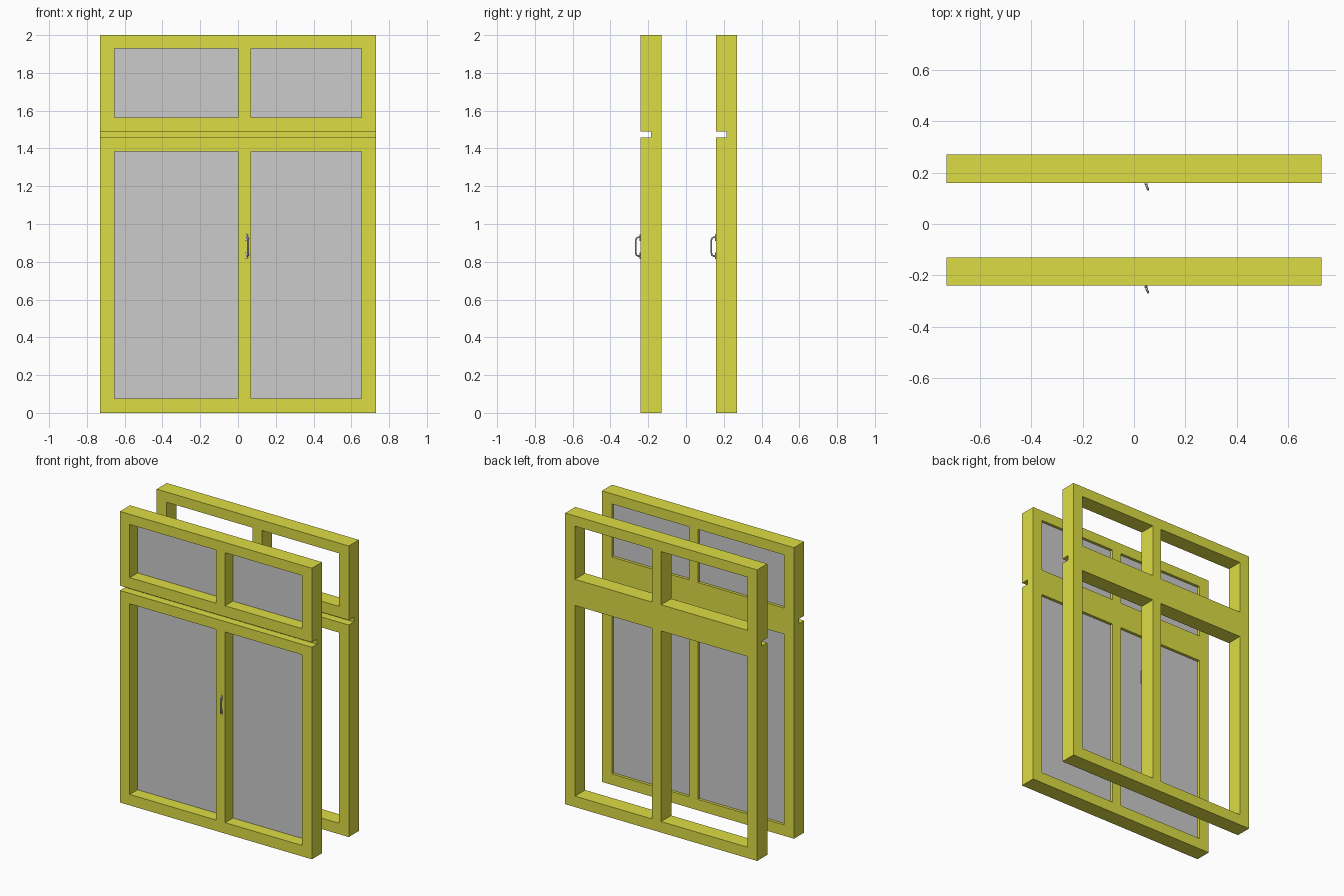
import bpy, bmesh

if "Cube" in bpy.data.objects:
    bpy.data.objects.remove(bpy.data.objects["Cube"])

yellow = bpy.data.materials.new("yellow_paint")
yellow.diffuse_color = (0.72, 0.72, 0.06, 1)
yellow.use_nodes = True
yellow.node_tree.nodes["Principled BSDF"].inputs["Base Color"].default_value = yellow.diffuse_color


def mesh_object(name, bm, mat=None):
    bmesh.ops.recalc_face_normals(bm, faces=bm.faces)
    me = bpy.data.meshes.new(name)
    bm.to_mesh(me)
    bm.free()
    if mat:
        me.materials.append(mat)
    ob = bpy.data.objects.new(name, me)
    bpy.context.collection.objects.link(ob)
    return ob


def add_box(bm, x0, x1, y0, y1, z0, z1):
    vs = bmesh.ops.create_cube(bm, size=1)["verts"]
    for v in vs:
        v.co = (x1 if v.co.x > 0 else x0, y1 if v.co.y > 0 else y0, z1 if v.co.z > 0 else z0)


# window openings: x0, x1, z0, z1
OPENINGS = [(x0, x1, z0, z1) for x0, x1 in ((-0.655, 0.0), (0.07, 0.655))
            for z0, z1 in ((0.075, 1.385), (1.565, 1.93))]
F, B = -0.24, -0.13          # front and back of the front frame
SHIFT = 0.4                  # distance to the rear frame

# frame: side profile with the transom groove, extruded across the width
bm = bmesh.new()
profile = [(F, 0), (B, 0), (B, 2), (F, 2), (F, 1.49), (-0.185, 1.49), (-0.185, 1.457), (F, 1.457)]
face = bm.faces.new([bm.verts.new((-0.73, y, z)) for y, z in profile])
ext = bmesh.ops.extrude_face_region(bm, geom=[face])["geom"]
bmesh.ops.translate(bm, vec=(1.46, 0, 0), verts=[g for g in ext if isinstance(g, bmesh.types.BMVert)])
frame = mesh_object("front_frame", bm, yellow)

# openings cut through the frame
bm = bmesh.new()
for x0, x1, z0, z1 in OPENINGS:
    add_box(bm, x0, x1, F - 0.1, B + 0.1, z0, z1)
cutter = mesh_object("opening_cutter", bm, yellow)
cutter.hide_render = True
mod = frame.modifiers.new("openings", "BOOLEAN")
mod.object = cutter
mod.operation = "DIFFERENCE"
mod.solver = "EXACT"
bpy.context.view_layer.objects.active = frame
bpy.ops.object.modifier_apply(modifier=mod.name)
bpy.data.objects.remove(cutter)

# glass panes, front frame only
bm = bmesh.new()
for x0, x1, z0, z1 in OPENINGS:
    add_box(bm, x0, x1, -0.155, -0.149, z0, z1)
mesh_object("glass_panes", bm)

# pull handle: bent grip leaning to the side
cu = bpy.data.curves.new("front_handle_grip", "CURVE")
cu.dimensions = "3D"
cu.bevel_depth = 0.0045
cu.bevel_resolution = 2
cu.use_fill_caps = True
half = [(0.046, -0.238, 0.05), (0.050, -0.255, 0.049), (0.0535, -0.263, 0.044), (0.055, -0.2655, 0.034)]
path = half + [(x, y, -z) for x, y, z in reversed(half)]
sp = cu.splines.new("POLY")
sp.points.add(len(path) - 1)
for p, (x, y, z) in zip(sp.points, path):
    p.co = (x, y, 0.88 + z, 1)
sp.use_smooth = True
grip = bpy.data.objects.new("front_handle_grip", cu)
bpy.context.collection.objects.link(grip)

# mounting plates of the handle
bm = bmesh.new()
for s in (-1, 1):
    z = 0.88 + s * 0.048
    add_box(bm, 0.040, 0.052, -0.247, F, z - 0.018, z + 0.018)
plates = mesh_object("front_handle_plates", bm)
bev = plates.modifiers.new("bevel", "BEVEL")
bev.width = 0.003
bev.segments = 2

# rear frame and its handle
for ob in (frame, grip, plates):
    dup = ob.copy()
    dup.name = ob.name.replace("front", "rear")
    dup.location.y += SHIFT
    bpy.context.collection.objects.link(dup)
